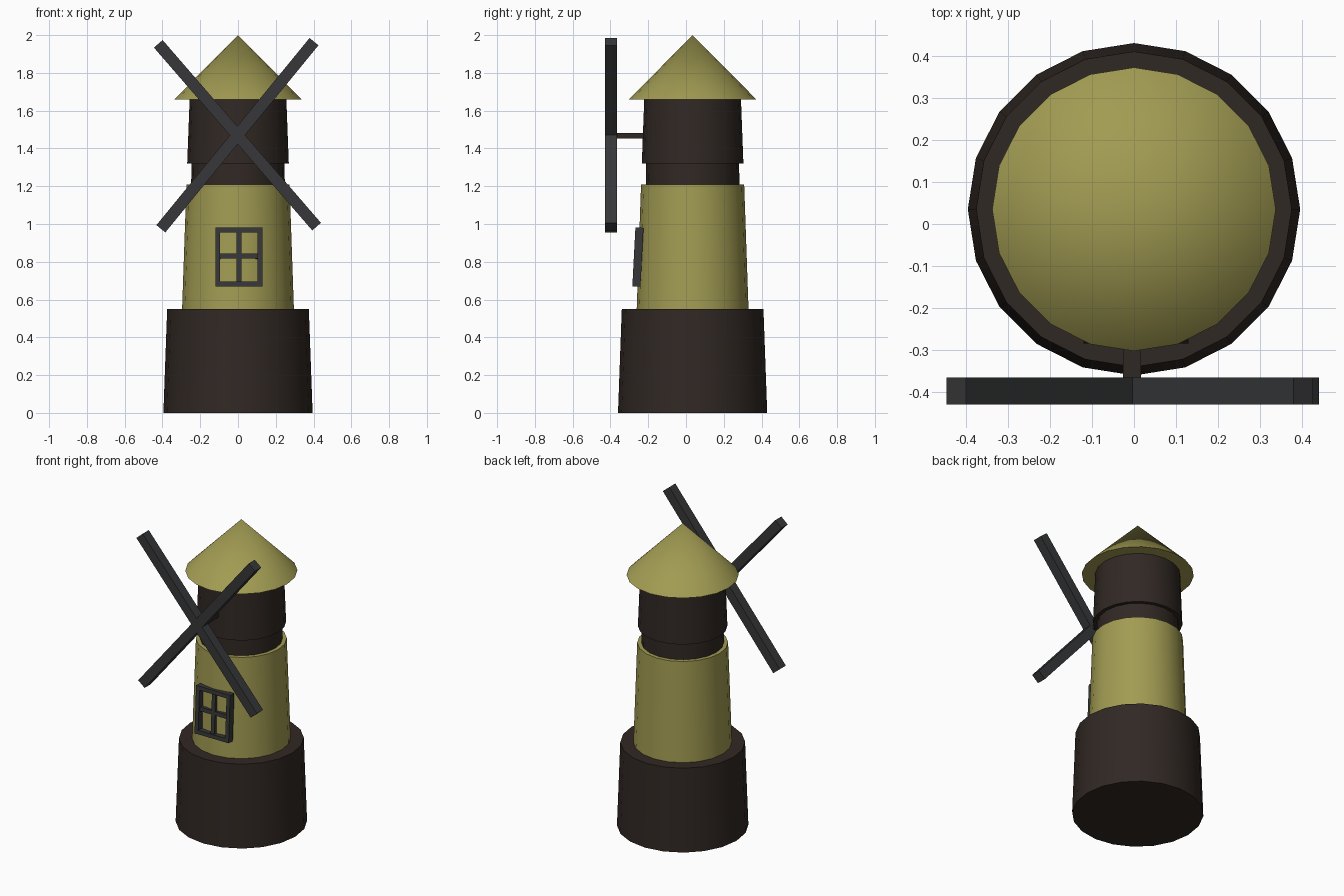
import bpy, bmesh, math
from mathutils import Matrix, Vector

if "Cube" in bpy.data.objects:
    bpy.data.objects.remove(bpy.data.objects["Cube"])

AXIS_Y = 0.035  # tower axis, offset back because the sails stick out in front


def material(name, rgb):
    m = bpy.data.materials.new(name)
    m.diffuse_color = (*rgb, 1)
    m.use_nodes = True
    m.node_tree.nodes["Principled BSDF"].inputs["Base Color"].default_value = m.diffuse_color
    return m


OLIVE = material("olive", (0.36, 0.33, 0.085))
BROWN = material("dark_brown", (0.030, 0.021, 0.017))
CHARCOAL = material("charcoal", (0.038, 0.039, 0.041))


def finish(name, bm, mat, smooth=False):
    me = bpy.data.meshes.new(name)
    bm.to_mesh(me)
    bm.free()
    me.materials.append(mat)
    ob = bpy.data.objects.new(name, me)
    bpy.context.collection.objects.link(ob)
    if smooth:
        bpy.ops.object.select_all(action='DESELECT')
        ob.select_set(True)
        bpy.context.view_layer.objects.active = ob
        bpy.ops.object.shade_smooth_by_angle(angle=math.radians(30))
    return ob


def drum(name, r0, r1, z0, z1, mat):
    """Tapered 20-sided section of the tower."""
    bm = bmesh.new()
    bmesh.ops.create_cone(bm, cap_ends=True, segments=20, radius1=r0, radius2=r1,
                          depth=z1 - z0,
                          matrix=Matrix.Translation((0, AXIS_Y, (z0 + z1) / 2)))
    return finish(name, bm, mat, smooth=True)


def add_box(bm, center, size):
    bmesh.ops.create_cube(bm, size=1, matrix=Matrix.Translation(center)
                          @ Matrix.Diagonal((*size, 1)))


def box(name, center, size, mat):
    bm = bmesh.new()
    add_box(bm, (0, 0, 0), size)
    ob = finish(name, bm, mat)
    ob.location = center
    return ob


# Tower sections
drum("base", 0.395, 0.375, 0.0, 0.55, BROWN)
drum("tower_body", 0.296, 0.273, 0.55, 1.21, OLIVE)
drum("neck", 0.248, 0.246, 1.21, 1.32, BROWN)
drum("upper_drum", 0.269, 0.256, 1.32, 1.66, BROWN)
drum("roof", 0.337, 0.0, 1.66, 2.0, OLIVE)

# Sails: two crossed bars on a short axle
for name, angle in (("sail_bar_a", 49.1), ("sail_bar_b", -50.7)):
    bar = box(name, (-0.003, -0.397, 1.47), (1.28, 0.064, 0.061), CHARCOAL)
    bar.rotation_euler.y = math.radians(angle)
box("axle", (-0.005, -0.28, 1.467), (0.043, 0.18, 0.027), BROWN)

# Window: frame and cross bars, leaning with the wall
W, H, T, D = 0.25, 0.312, 0.026, 0.043
bm = bmesh.new()
for s in (-1, 1):
    add_box(bm, (s * (W - T) / 2, 0, 0), (T, D, H))
    add_box(bm, (0, 0, s * (H - T) / 2), (W - 2 * T, D, T))
add_box(bm, (0, 0.004, 0), (T, D - 0.008, H - 2 * T))
add_box(bm, (0, 0.005, 0.005), (W - 2 * T, D - 0.010, T))
window = finish("window", bm, CHARCOAL)
window.location = (0.005, -0.2545, 0.825)
window.rotation_euler.x = math.radians(-3)
